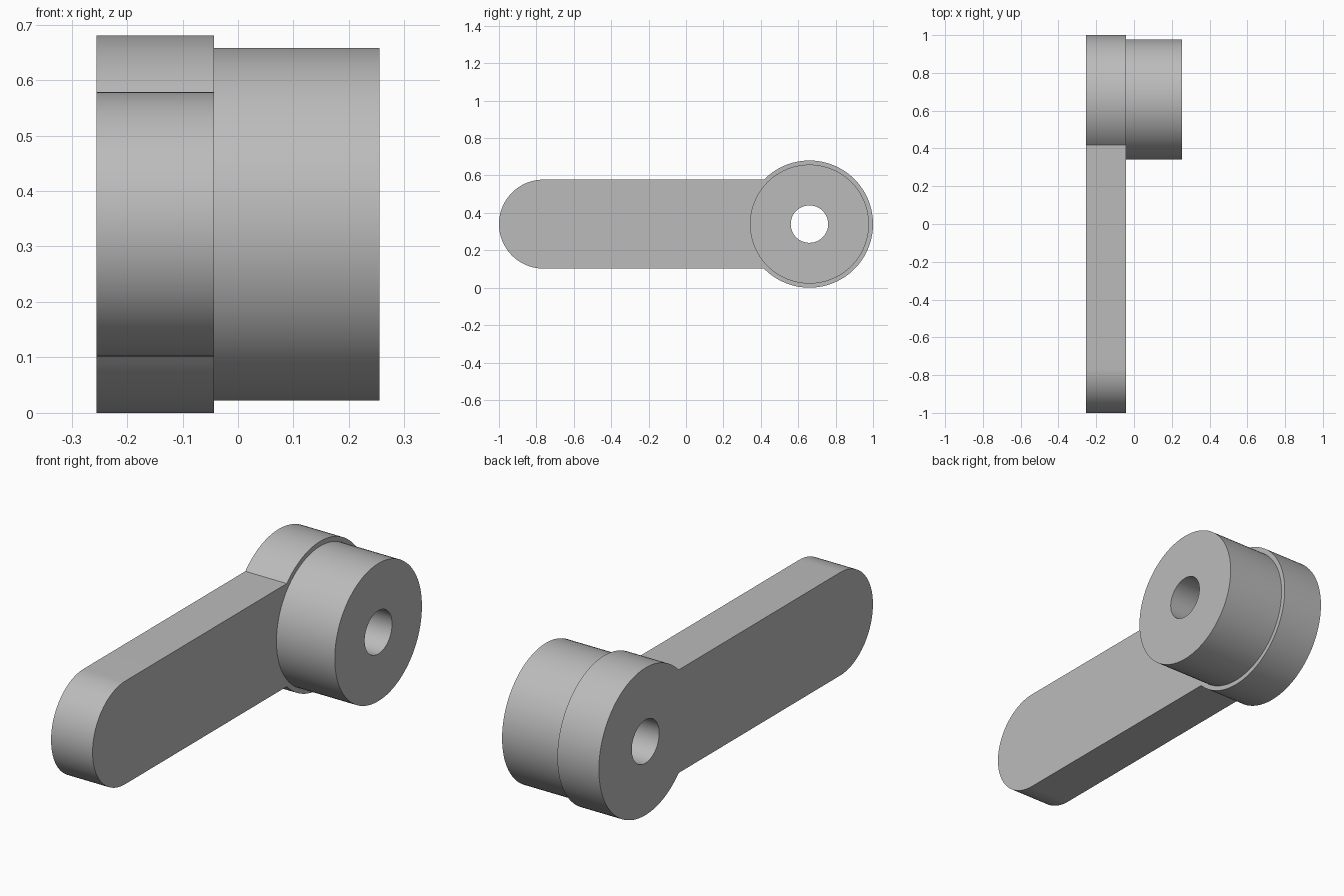
import bpy, bmesh
from math import sin, cos, pi, asin, radians

cube = bpy.data.objects.get("Cube")
if cube:
    bpy.data.objects.remove(cube, do_unlink=True)

# Main dimensions
CY, CZ = 0.66, 0.34           # pivot axis
DISC_R, HUB_R, HOLE_R = 0.34, 0.318, 0.1
ARM_R = 0.238                 # half height of the arm
X_BACK, X_STEP, X_FRONT = -0.255, -0.043, 0.255

grey = bpy.data.materials.new("plain grey")
grey.use_nodes = True
colour = (0.5, 0.5, 0.5, 1)
grey.diffuse_color = colour
grey.node_tree.nodes["Principled BSDF"].inputs["Base Color"].default_value = colour


def arc(cy, radius, start, end, steps):
    """Points (y, z) along an arc, both ends included."""
    return [(cy + radius * cos(start + (end - start) * i / steps),
             CZ + radius * sin(start + (end - start) * i / steps))
            for i in range(steps + 1)]


def circle(radius):
    return arc(CY, radius, 0, 2 * pi, 96)[:-1]


def plate(name, loops, x0, x1):
    """Fill the outline with its hole and extrude it along x."""
    bm = bmesh.new()
    edges = []
    for loop in loops:
        verts = [bm.verts.new((x0, y, z)) for y, z in loop]
        edges += [bm.edges.new((a, b)) for a, b in zip(verts, verts[1:] + verts[:1])]
    bmesh.ops.triangle_fill(bm, edges=edges, use_beauty=True)
    result = bmesh.ops.extrude_face_region(bm, geom=bm.faces[:], use_keep_orig=True)
    moved = [v for v in result["geom"] if isinstance(v, bmesh.types.BMVert)]
    bmesh.ops.translate(bm, verts=moved, vec=(x1 - x0, 0, 0))
    bmesh.ops.recalc_face_normals(bm, faces=bm.faces[:])
    mesh = bpy.data.meshes.new(name)
    bm.to_mesh(mesh)
    bm.free()
    mesh.materials.append(grey)
    obj = bpy.data.objects.new(name, mesh)
    bpy.context.collection.objects.link(obj)
    bpy.ops.object.select_all(action='DESELECT')
    obj.select_set(True)
    bpy.context.view_layer.objects.active = obj
    bpy.ops.object.shade_smooth_by_angle(angle=radians(30))


# Lever arm: round end running into the larger pivot disc
join = pi - asin(ARM_R / DISC_R)
outline = arc(CY, DISC_R, -join, join, 80) + arc(ARM_R - 1, ARM_R, pi / 2, 3 * pi / 2, 48)
plate("lever_arm", [outline, circle(HOLE_R)], X_BACK, X_STEP)

# Hub: thick bored cylinder on the pivot
plate("pivot_hub", [circle(HUB_R), circle(HOLE_R)], X_STEP, X_FRONT)
